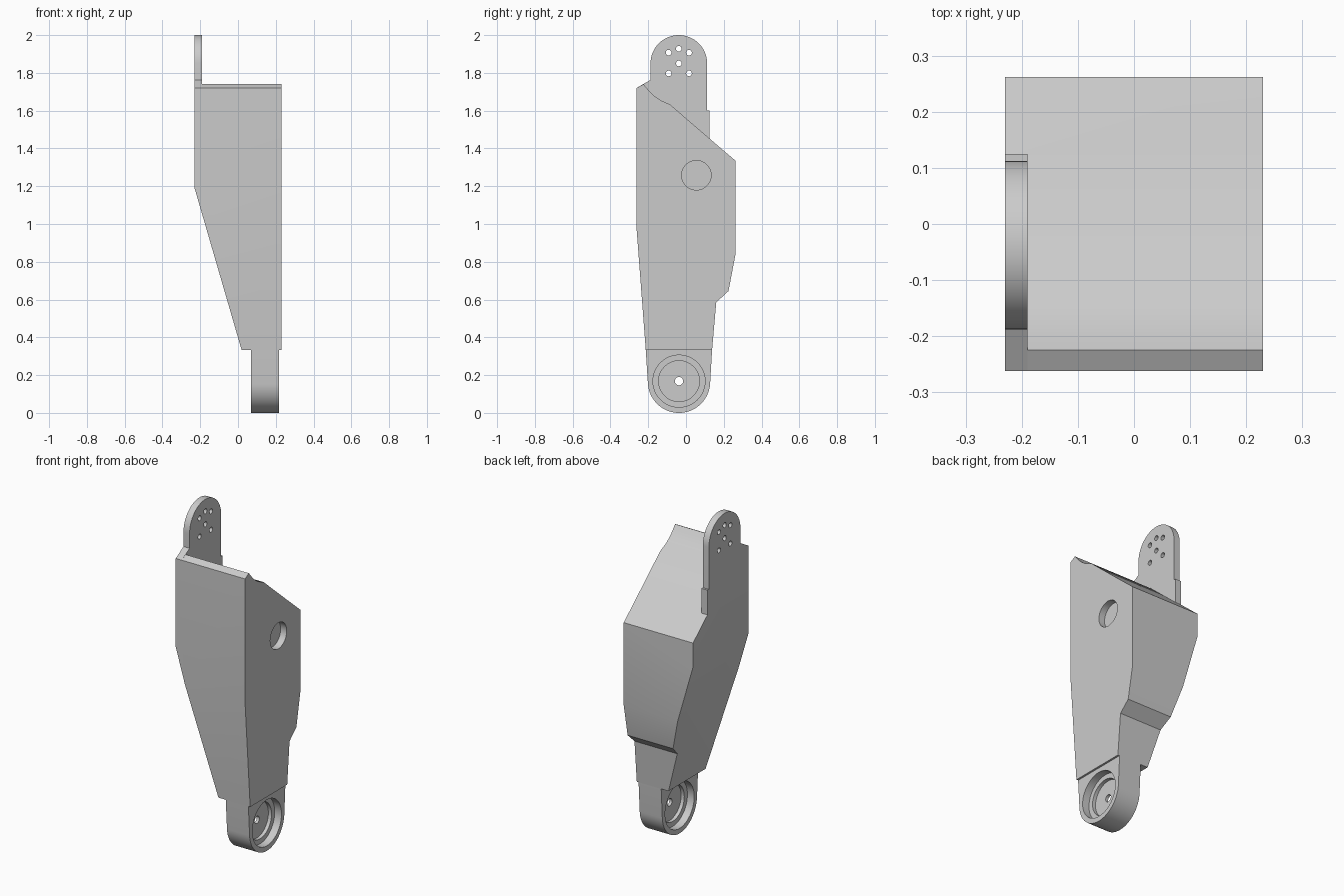
import bpy, bmesh
from math import sin, cos, pi, radians
from mathutils import Vector

if "Cube" in bpy.data.objects:
    bpy.data.objects.remove(bpy.data.objects["Cube"], do_unlink=True)

grey = bpy.data.materials.new("light grey")
grey.use_nodes = True
colour = (0.6, 0.6, 0.6, 1)
grey.diffuse_color = colour
grey.node_tree.nodes["Principled BSDF"].inputs["Base Color"].default_value = colour


def arc(y, z, r, start, end, n=32):
    """Points of an arc in the side (y, z) plane, angles in degrees."""
    angles = [radians(start + (end - start) * i / n) for i in range(n + 1)]
    return [(y + r * cos(a), z + r * sin(a)) for a in angles]


def plate(name, outline, x0, x1, cut=None):
    """Extrude a side outline from x0 to x1, with an optional slicing plane."""
    bm = bmesh.new()
    face = bm.faces.new([bm.verts.new((x0, y, z)) for y, z in outline])
    out = bmesh.ops.extrude_face_region(bm, geom=[face])
    moved = [v for v in out["geom"] if isinstance(v, bmesh.types.BMVert)]
    bmesh.ops.translate(bm, verts=moved, vec=(x1 - x0, 0, 0))
    if cut:
        bmesh.ops.bisect_plane(bm, geom=bm.verts[:] + bm.edges[:] + bm.faces[:],
                               plane_co=cut[0], plane_no=cut[1], clear_outer=True)
        bmesh.ops.holes_fill(bm, edges=[e for e in bm.edges if e.is_boundary])
    bmesh.ops.recalc_face_normals(bm, faces=bm.faces[:])
    mesh = bpy.data.meshes.new(name)
    bm.to_mesh(mesh)
    bm.free()
    mesh.materials.append(grey)
    ob = bpy.data.objects.new(name, mesh)
    bpy.context.collection.objects.link(ob)
    return ob


def disc(y, z, r, x0, x1, n=48):
    return plate("cutter", arc(y, z, r, 0, 360, n)[:-1], x0, x1)


def combine(ob, others, operation):
    """Apply booleans and remove the helper objects."""
    for other in others:
        mod = ob.modifiers.new("combine", "BOOLEAN")
        mod.operation, mod.solver, mod.object = operation, "EXACT", other
    graph = bpy.context.evaluated_depsgraph_get()
    mesh = bpy.data.meshes.new_from_object(ob.evaluated_get(graph))
    ob.modifiers.clear()
    ob.data = mesh
    for other in others:
        bpy.data.objects.remove(other, do_unlink=True)


def smooth(ob):
    bpy.ops.object.select_all(action="DESELECT")
    ob.select_set(True)
    bpy.context.view_layer.objects.active = ob
    bpy.ops.object.shade_smooth_by_angle(angle=radians(25))


# Main body: side profile, sliced obliquely on its right side
ridge = [(-0.262, 1.72), (-0.225, 1.74), (-0.2, 1.71), (-0.17, 1.68),
         (-0.135, 1.655), (-0.085, 1.633), (0.125, 1.452)]
back = [(0.262, 1.335), (0.262, 0.84), (0.225, 0.645), (0.16, 0.585), (0.138, 0.333)]
front = [(-0.213, 0.333), (-0.262, 0.98)]
slope = Vector((-0.86, 0, -0.25))
body = plate("arm_body", ridge + back + front, -0.23, 0.23, ((-0.23, 0, 1.19), slope))

# Mounting tab: rounded upright plate standing on the ridge
tab_top = arc(-0.038, 1.85, 0.15, 180, 0)
tab_outline = [(-0.188, 1.763)] + tab_top + [(0.112, 1.6), (0.125, 1.6)] + ridge[::-1]
tab = plate("mounting_tab", tab_outline, -0.23, -0.19)
combine(body, [tab], "UNION")

# Bolt holes in the tab and the round pocket in the body's left side
bolts = [(y, z) for y in (-0.092, 0.016) for z in (1.797, 1.907)]
bolts += [(-0.038, 1.85), (-0.038, 1.928)]
cutters = [disc(y, z, 0.015, -0.3, -0.1, 20) for y, z in bolts]
cutters.append(disc(0.055, 1.258, 0.078, 0.19, 0.3))
combine(body, cutters, "DIFFERENCE")
smooth(body)

# Foot: rounded hub with stepped recesses on both sides and a through hole
hub = (-0.037, 0.165)
foot = plate("foot_hub", front[:1] + arc(*hub, 0.165, 184, 356) + back[-1:], 0.068, 0.218)
centre = (-0.037, 0.168)
for r, depth in ((0.138, 0.045), (0.108, 0.066)):
    combine(foot, [disc(*centre, r, 0.218 - depth, 0.3),
                   disc(*centre, r, 0, 0.068 + depth)], "DIFFERENCE")
combine(foot, [disc(*centre, 0.022, 0, 0.3, 24)], "DIFFERENCE")
smooth(foot)
